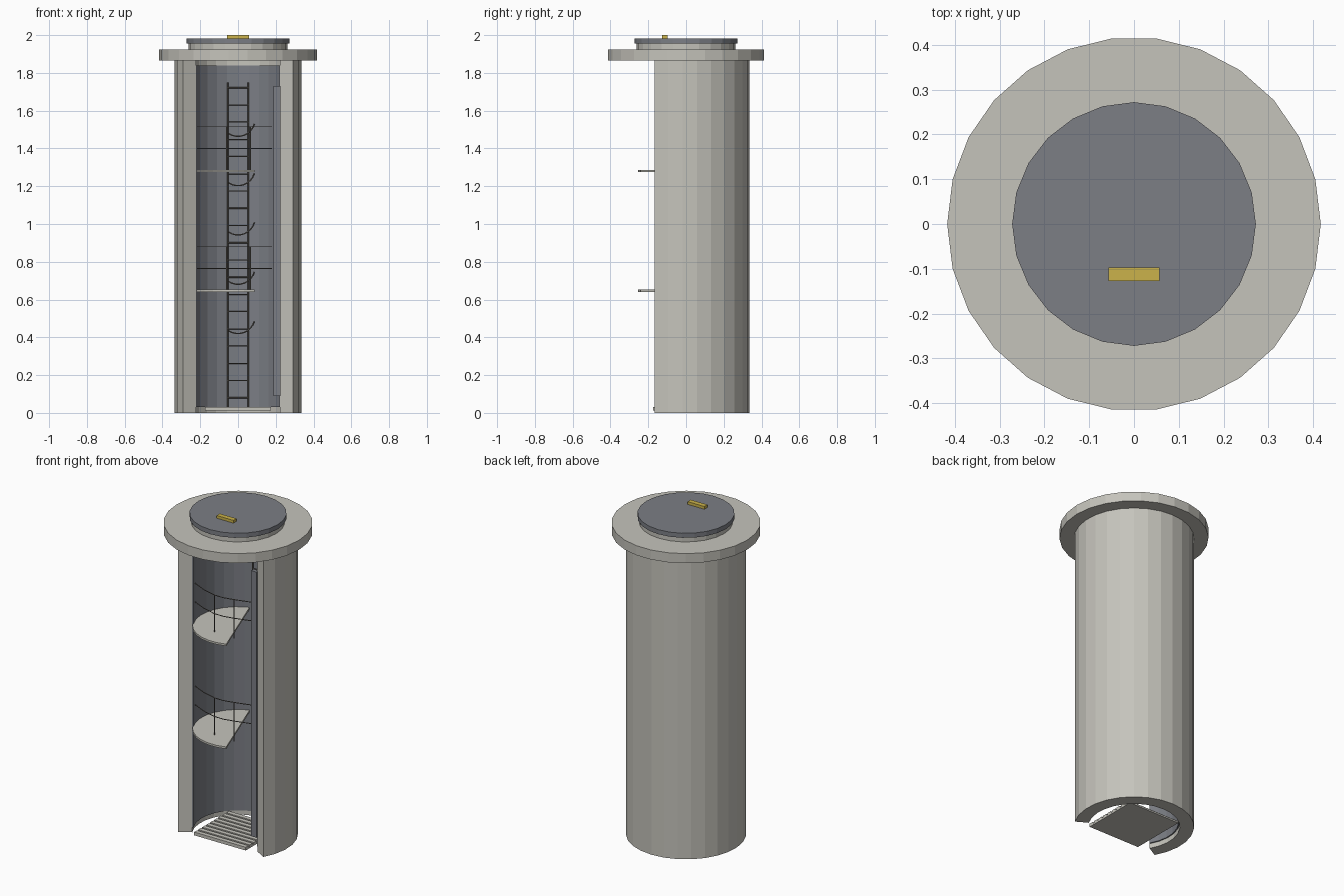
import bpy, bmesh
from math import cos, sin, radians
from mathutils import Vector

cube = bpy.data.objects.get("Cube")
if cube:
    bpy.data.objects.remove(cube)


def material(name, rgb):
    mat = bpy.data.materials.new(name)
    mat.use_nodes = True
    mat.diffuse_color = (*rgb, 1)
    mat.node_tree.nodes["Principled BSDF"].inputs["Base Color"].default_value = (*rgb, 1)
    return mat


concrete = material("concrete", (0.56, 0.55, 0.50))
steel = material("blue grey steel", (0.20, 0.21, 0.235))
rail_steel = material("worn rail steel", (0.16, 0.145, 0.125))
yellow = material("safety yellow", (0.60, 0.45, 0.07))


def finish(name, bm, mat):
    bmesh.ops.recalc_face_normals(bm, faces=bm.faces)
    mesh = bpy.data.meshes.new(name)
    bm.to_mesh(mesh)
    bm.free()
    mesh.materials.append(mat)
    obj = bpy.data.objects.new(name, mesh)
    bpy.context.collection.objects.link(obj)
    return obj


def sector(name, mat, r_in, r_out, z0, z1, sides, start=0, span=360):
    """Extruded ring, disc or part of one; r_in = 0 gives a solid outline."""
    bm = bmesh.new()
    full = span == 360
    angles = [radians(start + span * i / sides) for i in range(sides + (not full))]

    def arc(r):
        return [bm.verts.new((r * cos(a), r * sin(a), z0)) for a in angles]

    outer = arc(r_out)
    if r_in == 0:
        bm.faces.new(outer)
    else:
        inner = arc(r_in)
        for i in range(sides):
            j = (i + 1) % len(angles)
            bm.faces.new((outer[i], outer[j], inner[j], inner[i]))
    ext = bmesh.ops.extrude_face_region(bm, geom=bm.faces[:])
    moved = [v for v in ext["geom"] if isinstance(v, bmesh.types.BMVert)]
    bmesh.ops.translate(bm, verts=moved, vec=(0, 0, z1 - z0))
    return finish(name, bm, mat)


def box(name, mat, lo, hi):
    lo, hi = Vector(lo), Vector(hi)
    bm = bmesh.new()
    bmesh.ops.create_cube(bm, size=1)
    bmesh.ops.scale(bm, vec=hi - lo, verts=bm.verts)
    bmesh.ops.translate(bm, vec=(lo + hi) / 2, verts=bm.verts)
    return finish(name, bm, mat)


def tubes(name, mat, paths, radius):
    """Several thin round bars in one object."""
    curve = bpy.data.curves.new(name, "CURVE")
    curve.dimensions = "3D"
    curve.bevel_depth = radius
    curve.bevel_resolution = 1
    curve.use_fill_caps = True
    for path in paths:
        spline = curve.splines.new("POLY")
        spline.points.add(len(path) - 1)
        for point, co in zip(spline.points, path):
            point.co = (*co, 1)
    curve.materials.append(mat)
    obj = bpy.data.objects.new(name, curve)
    bpy.context.collection.objects.link(obj)
    bpy.ops.object.select_all(action="DESELECT")
    obj.select_set(True)
    bpy.context.view_layer.objects.active = obj
    bpy.ops.object.convert(target="MESH")
    return obj


# Cutaway shaft with its steel lining, open toward the front
sector("shaft_wall", concrete, 0.257, 0.336, 0, 1.866, 18, -30, 240)
sector("shaft_lining", steel, 0.25, 0.257, 0.03, 1.84, 18, -30, 240)

# Collar, neck and hatch
sector("collar", concrete, 0.245, 0.417, 1.866, 1.925, 26)
sector("hatch_neck", concrete, 0.235, 0.262, 1.925, 1.955, 24)
sector("hatch_lid", steel, 0, 0.272, 1.955, 1.983, 24)
box("hatch_handle", yellow, (-0.057, -0.127, 1.983), (0.057, -0.097, 2.0))

# Slatted floor
box("floor_plate", concrete, (-0.176, -0.176, 0.012), (0.176, 0.176, 0.022))
slats, pitch = 9, 0.352 / 9
for i in range(slats):
    y = -0.176 + i * pitch
    box(f"floor_slat_{i + 1}", concrete, (-0.176, y, 0.022), (0.176, y + pitch * 0.7, 0.032))

# Half-round platforms with guard rails
rail_plan = [(-0.236, -0.08), (-0.15, -0.12), (-0.06, -0.145),
             (0.0, -0.146), (0.065, -0.132), (0.18, -0.1)]
for label, z in (("lower", 0.64), ("upper", 1.275)):
    sector(f"{label}_platform", concrete, 0, 0.255, z, z + 0.012, 14, 110, 180)
    bars = [[(x, y, z + h) for x, y in rail_plan] for h in (0.125, 0.24)]
    tubes(f"{label}_guard_rails", rail_steel, bars, 0.0025)
    posts = [[(x, y, z), (x, y, z + 0.24)] for x, y in (rail_plan[2], rail_plan[4])]
    tubes(f"{label}_guard_posts", rail_steel, posts, 0.0035)

# Ladder on the back wall
ladder_y = 0.222
tubes("ladder_stringers", rail_steel,
      [[(x, ladder_y, 0.03), (x, ladder_y, 1.75)] for x in (-0.055, 0.055)], 0.004)
tubes("ladder_rungs", rail_steel,
      [[(-0.055, ladder_y, z), (0.055, ladder_y, z)]
       for z in (0.08 + 0.0912 * k for k in range(19))], 0.0035)

# Curved safety hoops beside the ladder
hoops = []
for k in range(5):
    top = 0.505 + 0.261 * k
    hoops.append([(0.088 * cos(radians(a)), 0.205, top + 0.085 * sin(radians(a)))
                  for a in range(235, 361, 14)])
tubes("ladder_hoops", rail_steel, hoops, 0.004)

# Vertical cable duct by the right-hand edge of the opening
box("cable_duct", steel, (0.187, -0.14, 0.09), (0.226, -0.115, 1.73))
